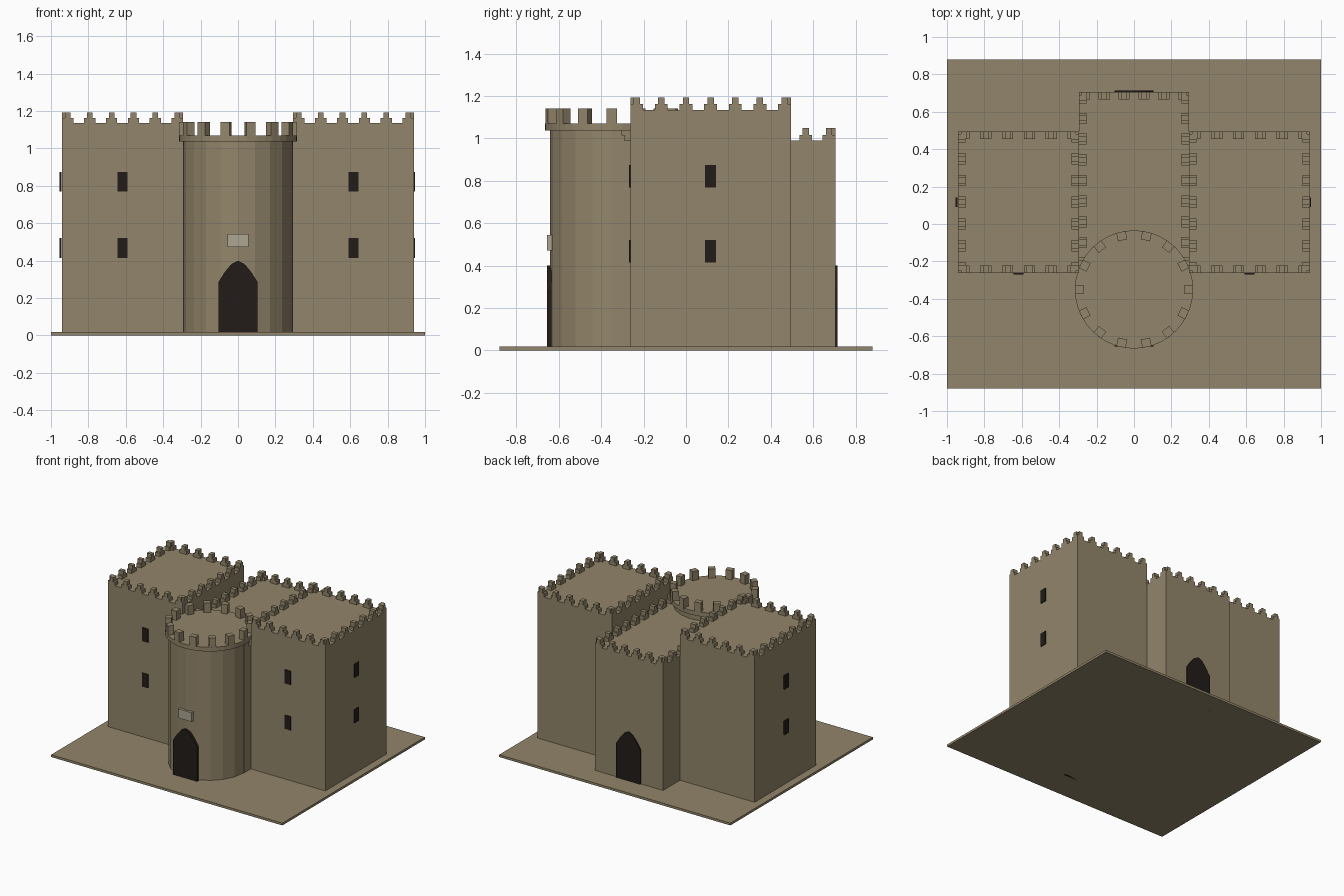
import bpy, bmesh, math
from mathutils import Matrix, Vector

if "Cube" in bpy.data.objects:
    bpy.data.objects.remove(bpy.data.objects["Cube"])


def material(name, rgb):
    m = bpy.data.materials.new(name)
    m.diffuse_color = (*rgb, 1)
    m.use_nodes = True
    m.node_tree.nodes["Principled BSDF"].inputs["Base Color"].default_value = m.diffuse_color
    return m


STONE = material("stone", (0.29, 0.235, 0.145))
DARK = material("dark_opening", (0.016, 0.012, 0.009))
PALE = material("pale_stone", (0.42, 0.38, 0.29))


def finish(name, bm, mat):
    bmesh.ops.recalc_face_normals(bm, faces=bm.faces)
    me = bpy.data.meshes.new(name)
    bm.to_mesh(me)
    bm.free()
    me.materials.append(mat)
    ob = bpy.data.objects.new(name, me)
    bpy.context.collection.objects.link(ob)
    return ob


def add_box(bm, lo, hi, xf=Matrix()):
    lo, hi = Vector(lo), Vector(hi)
    m = xf @ Matrix.Translation((lo + hi) / 2) @ Matrix.Diagonal((*(hi - lo), 1))
    bmesh.ops.create_cube(bm, size=1, matrix=m)


def box(name, lo, hi, mat=STONE):
    bm = bmesh.new()
    add_box(bm, lo, hi)
    return finish(name, bm, mat)


def cylinder(name, r, z0, z1, centre, sides):
    bm = bmesh.new()
    m = Matrix.Translation((*centre, (z0 + z1) / 2))
    bmesh.ops.create_cone(bm, cap_ends=True, segments=sides, radius1=r,
                          radius2=r, depth=z1 - z0, matrix=m)
    return finish(name, bm, STONE)


def stepped_row(bm, start, end, z, count):
    """Row of two-step merlons along an edge, roof lying to the left."""
    a, b = Vector((*start, z)), Vector((*end, z))
    d = b - a
    rot = Matrix.Rotation(math.atan2(d.y, d.x), 4, 'Z')
    for i in range(count):
        t = 0.03 + (d.length - 0.06) * i / (count - 1)
        xf = Matrix.Translation(a + d.normalized() * t) @ rot
        add_box(bm, (-0.03, 0, -0.005), (0.03, 0.04, 0.027), xf)
        add_box(bm, (-0.015, 0, 0.02), (0.015, 0.04, 0.058), xf)


def battlements(name, x0, x1, y0, y1, z, nx, ny, front=True):
    bm = bmesh.new()
    if front:
        stepped_row(bm, (x0, y0), (x1, y0), z, nx)
    stepped_row(bm, (x1, y0), (x1, y1), z, ny)
    stepped_row(bm, (x1, y1), (x0, y1), z, nx)
    stepped_row(bm, (x0, y1), (x0, y0), z, ny)
    return finish(name, bm, STONE)


def arched_door(name, y0, y1):
    half = [(0.105, 0.0), (0.105, 0.285), (0.07, 0.34), (0.035, 0.382)]
    pts = half + [(0, 0.4)] + [(-x, z) for x, z in reversed(half)]
    bm = bmesh.new()
    f = bm.faces.new([bm.verts.new((x, y0, z)) for x, z in pts])
    ext = bmesh.ops.extrude_face_region(bm, geom=[f])
    moved = [v for v in ext["geom"] if isinstance(v, bmesh.types.BMVert)]
    bmesh.ops.translate(bm, verts=moved, vec=(0, y1 - y0, 0))
    return finish(name, bm, DARK)


# Ground slab
box("base_slab", (-1, -0.88, 0), (1, 0.88, 0.018))

# Central hall behind the round tower
box("central_hall", (-0.295, -0.35, 0), (0.295, 0.705, 0.99))
battlements("hall_battlements", -0.295, 0.295, -0.35, 0.705, 0.99, 6, 10, front=False)

# Side wings with windows on front and outer walls
for s, side in ((-1, "left"), (1, "right")):
    x0, x1 = sorted((s * 0.295, s * 0.94))
    box(side + "_wing", (x0, -0.263, 0), (x1, 0.495, 1.135))
    battlements(side + "_wing_battlements", x0, x1, -0.263, 0.495, 1.135, 6, 7)
    bm = bmesh.new()
    for z in (0.467, 0.822):
        add_box(bm, (s * 0.617 - 0.026, -0.27, z - 0.053), (s * 0.617 + 0.026, -0.25, z + 0.053))
        add_box(bm, (s * 0.945 - 0.01, 0.09, z - 0.053), (s * 0.945 + 0.001, 0.142, z + 0.053))
    finish(side + "_wing_windows", bm, DARK)

# Round gate tower with overhanging cap
C = (0, -0.35)
cylinder("round_tower", 0.292, 0, 1.045, C, 20)
cylinder("tower_cap", 0.316, 1.037, 1.07, C, 40)
bm = bmesh.new()
for i in range(14):
    xf = Matrix.Translation((*C, 0)) @ Matrix.Rotation(math.tau * i / 14, 4, 'Z')
    add_box(bm, (0.27, -0.025, 1.06), (0.315, 0.025, 1.142), xf)
finish("tower_merlons", bm, STONE)

# Doors and plaque
arched_door("front_door", -0.655, -0.635)
arched_door("back_door", 0.697, 0.715)
box("door_plaque", (-0.057, -0.656, 0.472), (0.057, -0.632, 0.543), PALE)
